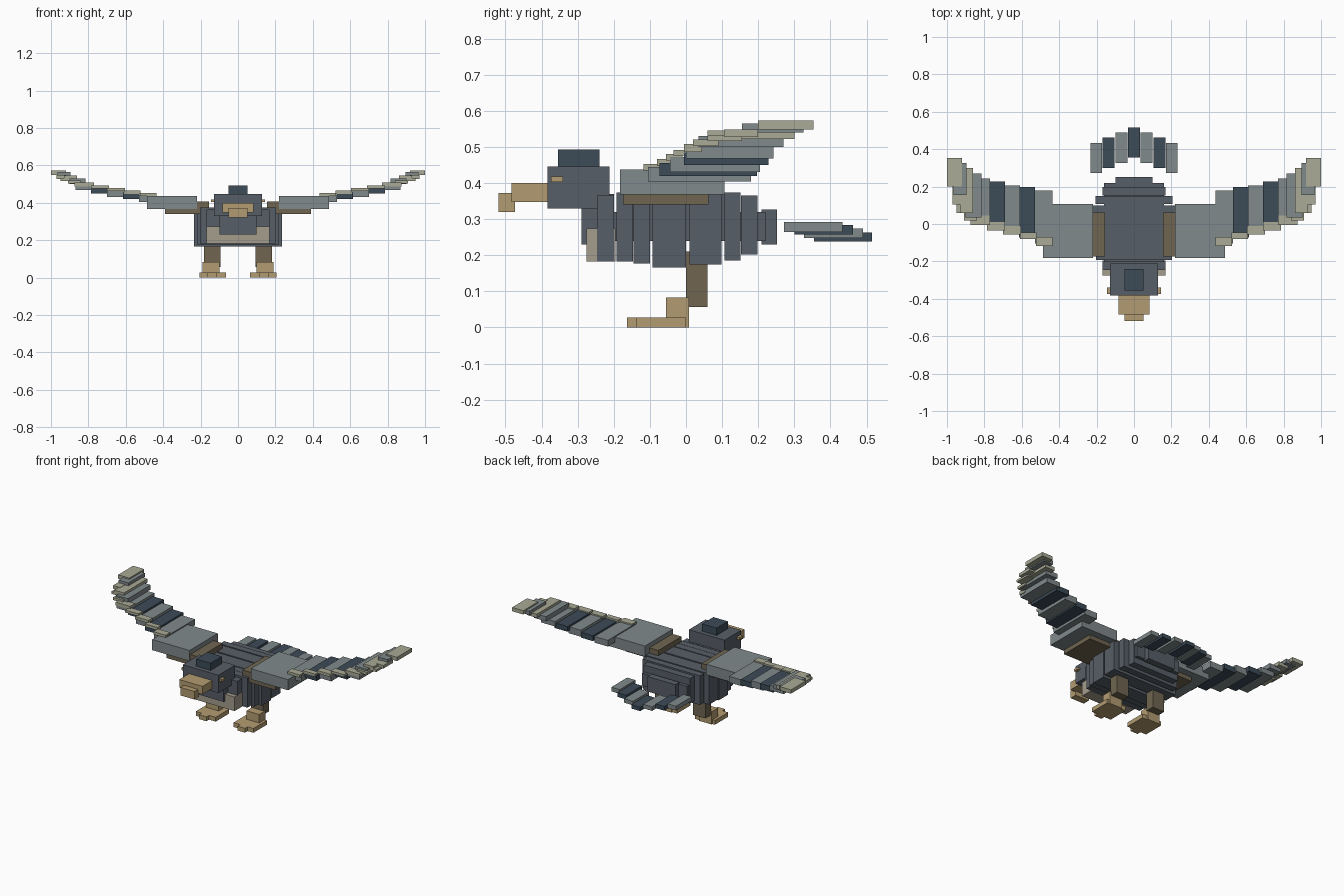
import bpy


def mat(name, r, g, b):
    m = bpy.data.materials.new(name)
    m.diffuse_color = [(c / 255) ** 2.2 for c in (r, g, b)] + [1]
    return m


SLATE = mat("slate", 88, 95, 103)
DARK = mat("dark", 62, 76, 88)
GREY = mat("grey", 127, 136, 138)
PALE = mat("pale", 168, 169, 149)
CREAM = mat("cream", 163, 156, 140)
TAN = mat("tan", 177, 154, 112)
BROWN = mat("brown", 111, 101, 82)


def box(name, x, y, z, m):
    """Axis-aligned block from (min, max) ranges."""
    v = [(a, b, c) for a in x for b in y for c in z]
    f = [(0, 1, 3, 2), (4, 6, 7, 5), (0, 4, 5, 1), (2, 3, 7, 6), (0, 2, 6, 4), (1, 5, 7, 3)]
    me = bpy.data.meshes.new(name)
    me.from_pydata(v, [], f)
    me.materials.append(m)
    ob = bpy.data.objects.new(name, me)
    bpy.context.collection.objects.link(ob)


def mid(name, w, y, z, m):
    box(name, (-w, w), y, z, m)


def pair(name, x, y, z, m):
    box(name + "_left", x, y, z, m)
    box(name + "_right", (-x[1], -x[0]), y, z, m)


# Body slices: half width, y range, z range
slices = [
    (.168, -.247, -.2, .183, .365), (.203, -.192, -.147, .183, .374),
    (.22, -.145, -.1, .177, .374), (.235, -.093, -.047, .166, .374),
    (.235, -.047, 0, .166, .374), (.235, .01, .098, .175, .374),
    (.205, .107, .151, .185, .374), (.168, .153, .198, .202, .365),
    (.1, .209, .252, .23, .327)]
for i, (w, y0, y1, z0, z1) in enumerate(slices):
    mid(f"body_slice_{i}", w, (y0, y1), (z0, z1), SLATE)
mid("body_core", .16, (-.22, .22), (.24, .32), SLATE)
mid("back", .16, (-.19, .15), (.3, .37), SLATE)

# Neck, chest and head
mid("neck", .1, (-.29, -.2), (.23, .37), SLATE)
mid("chest", .168, (-.275, -.195), (.183, .274), CREAM)
mid("head", .128, (-.383, -.212), (.33, .446), SLATE)
mid("crown", .052, (-.355, -.24), (.446, .493), DARK)
mid("beak", .083, (-.483, -.375), (.348, .4), TAN)
mid("beak_tip", .05, (-.519, -.473), (.32, .372), TAN)
pair("eye", (.12, .145), (-.374, -.34), (.403, .418), TAN)

# Shoulders
pair("shoulder", (.155, .225), (-.175, .062), (.34, .408), BROWN)
pair("wing_underside", (.2, .39), (-.175, .062), (.34, .37), BROWN)

# Wing panels, root to tip: x, y, z ranges and material
wing = [
    (.22, .487, -.183, .107, .368, .437, GREY),
    (.435, .53, -.105, .18, .404, .444, GREY),
    (.53, .615, -.073, .197, .42, .455, DARK),
    (.61, .7, -.045, .205, .43, .472, GREY),
    (.69, .785, -.005, .228, .45, .484, DARK),
    (.77, .87, .0, .242, .468, .5, GREY),
    (.815, .9, .035, .27, .5, .53, GREY),
    (.86, .93, .06, .3, .522, .546, PALE),
    (.895, .965, .155, .325, .54, .565, GREY),
    (.92, 1, .2, .353, .548, .573, PALE)]
for i, (x0, x1, y0, y1, z0, z1, m) in enumerate(wing):
    pair(f"wing_panel_{i}", (x0, x1), (y0, y1), (z0, z1), m)

# Pale leading edges along the wing
edge = [
    (.437, .525, -.118, -.07, .435, .453), (.52, .61, -.08, -.045, .447, .466),
    (.605, .7, -.055, -.01, .462, .48), (.69, .785, -.035, .01, .476, .492),
    (.77, .875, -.005, .045, .486, .508), (.84, .91, .02, .09, .502, .52),
    (.89, .95, .06, .155, .517, .532), (.92, .97, .105, .2, .528, .548)]
for i, (x0, x1, y0, y1, z0, z1) in enumerate(edge):
    pair(f"wing_edge_{i}", (x0, x1), (y0, y1), (z0, z1), PALE)

# Fanned tail feathers
mid("tail_middle", .032, (.355, .515), (.238, .263), DARK)
pair("tail_inner", (.036, .1), (.327, .49), (.248, .274), GREY)
pair("tail_second", (.105, .168), (.3, .462), (.257, .284), DARK)
pair("tail_outer", (.172, .232), (.272, .434), (.265, .292), GREY)

# Legs and toes
pair("leg", (.094, .181), (0, .06), (.057, .21), BROWN)
pair("ankle", (.1, .19), (-.055, .008), (0, .083), TAN)
pair("toe_inner", (.064, .112), (-.137, .0), (0, .028), TAN)
pair("toe_middle", (.112, .165), (-.164, -.02), (0, .028), TAN)
pair("toe_outer", (.165, .207), (-.137, .0), (0, .028), TAN)
